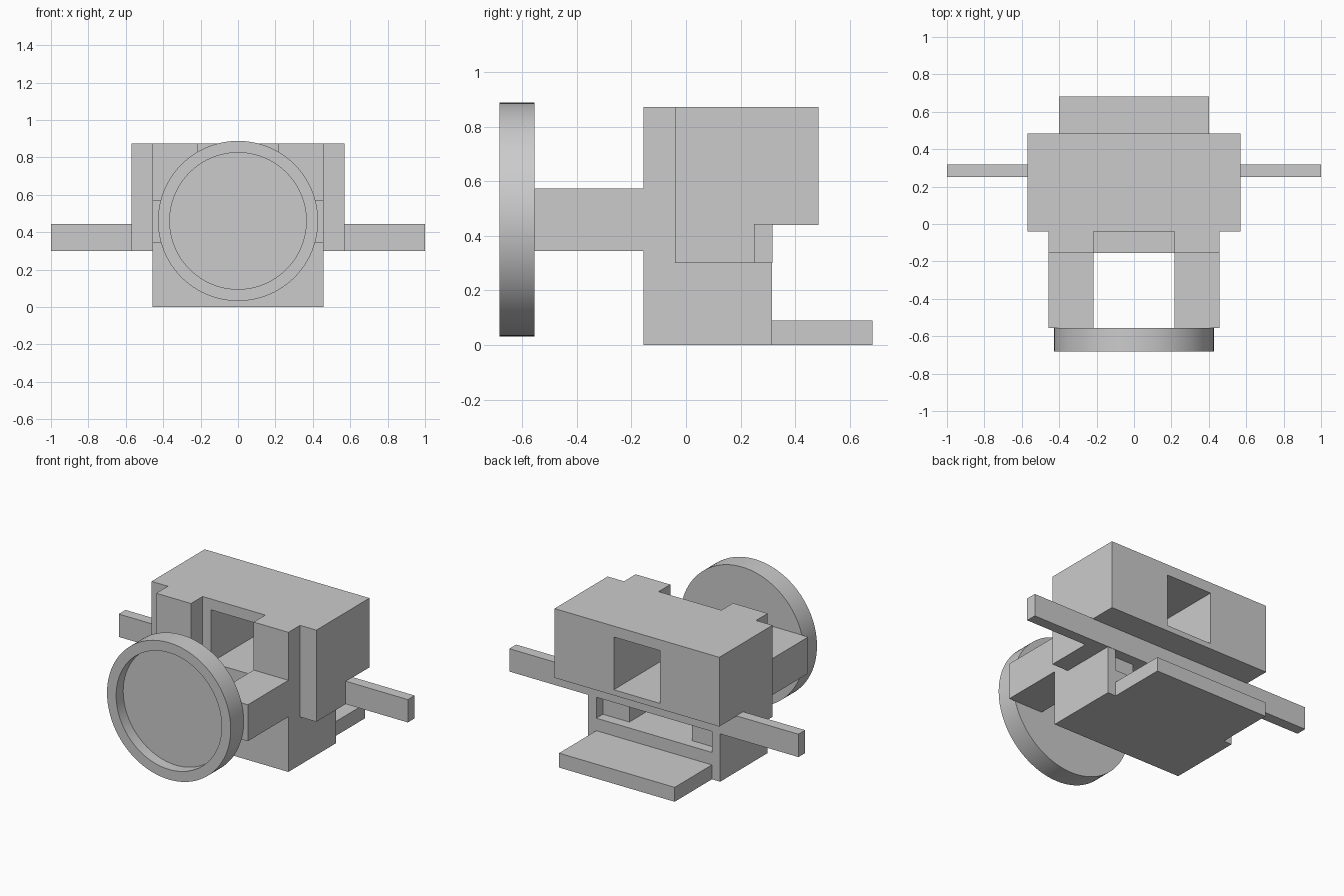
import bpy, bmesh, math
from mathutils import Matrix, Vector

old = bpy.data.objects.get("Cube")
if old:
    bpy.data.objects.remove(old, do_unlink=True)

grey = bpy.data.materials.new("light_grey")
grey.use_nodes = True
grey.diffuse_color = (0.6, 0.6, 0.6, 1)
grey.node_tree.nodes["Principled BSDF"].inputs["Base Color"].default_value = (0.6, 0.6, 0.6, 1)


def finish(name, bm):
    bmesh.ops.recalc_face_normals(bm, faces=bm.faces)
    mesh = bpy.data.meshes.new(name)
    bm.to_mesh(mesh)
    bm.free()
    mesh.materials.append(grey)
    ob = bpy.data.objects.new(name, mesh)
    bpy.context.collection.objects.link(ob)
    return ob


def slab(name, profile, x0, x1):
    """Extrude a side profile of (y, z) points from x0 to x1."""
    bm = bmesh.new()
    face = bm.faces.new([bm.verts.new((x0, y, z)) for y, z in profile])
    new = bmesh.ops.extrude_face_region(bm, geom=[face])["geom"]
    bmesh.ops.translate(bm, vec=(x1 - x0, 0, 0),
                        verts=[g for g in new if isinstance(g, bmesh.types.BMVert)])
    return finish(name, bm)


def box(name, x0, x1, y0, y1, z0, z1):
    return slab(name, [(y0, z0), (y1, z0), (y1, z1), (y0, z1)], x0, x1)


def activate(ob):
    bpy.ops.object.select_all(action='DESELECT')
    ob.select_set(True)
    bpy.context.view_layer.objects.active = ob


# Key levels shared by the parts
front, step, inner, rear = -0.155, -0.04, 0.25, 0.315
low, ledge, top = 0.30, 0.44, 0.873
slot, side, wall = 0.217, 0.457, 0.40

# Upper housing with a stepped underside and a window right through it
housing = slab("housing", [(step, low), (inner, low), (inner, ledge),
                           (0.485, ledge), (0.485, top), (step, top)], -0.57, 0.57)
cutter = box("window_cutter", -0.16, 0.16, -0.2, 0.6, 0.475, 0.805)
cutter.hide_render = True
cut = housing.modifiers.new("window", 'BOOLEAN')
cut.operation = 'DIFFERENCE'
cut.solver = 'EXACT'
cut.object = cutter
activate(housing)
bpy.ops.object.modifier_apply(modifier=cut.name)
bpy.data.objects.remove(cutter, do_unlink=True)

# Paired pillars, rear cheeks and arms
for label, s in (("left", 1), ("right", -1)):
    slab(label + "_pillar", [(front, 0), (inner, 0), (inner, low), (step, low),
                             (step, top), (front, top)], s * slot, s * side)
    box(label + "_rear_cheek", s * wall, s * side, inner, rear, 0, low)
    box(label + "_arm", s * slot, s * side, -0.555, front, 0.345, 0.573)

# Slot floor, rear sill and tray
box("slot_floor", -slot, slot, front, inner, 0, 0.168)
box("rear_sill", -wall, wall, inner, rear, 0, 0.168)
box("tray", -wall, wall, rear, 0.683, 0, 0.09)

# Long crossbar under the overhang
box("crossbar", -1, 1, inner, 0.317, low, ledge + 0.003)

# Round front disc with a recessed face
bm = bmesh.new()
bmesh.ops.create_cone(bm, cap_ends=True, segments=96, radius1=0.428, radius2=0.428, depth=0.128,
                      matrix=Matrix.Translation((0, -0.619, 0.46)) @ Matrix.Rotation(math.pi / 2, 4, 'X'))
bm.normal_update()
cap = max(bm.faces, key=lambda f: f.normal.dot(Vector((0, -1, 0))))
bmesh.ops.inset_region(bm, faces=[cap], thickness=0.063)
new = bmesh.ops.extrude_face_region(bm, geom=[cap])["geom"]
bmesh.ops.translate(bm, vec=(0, 0.07, 0),
                    verts=[g for g in new if isinstance(g, bmesh.types.BMVert)])
if cap.is_valid:
    bmesh.ops.delete(bm, geom=[cap], context='FACES_ONLY')
disc = finish("front_disc", bm)
activate(disc)
bpy.ops.object.shade_smooth_by_angle(angle=math.radians(30))
